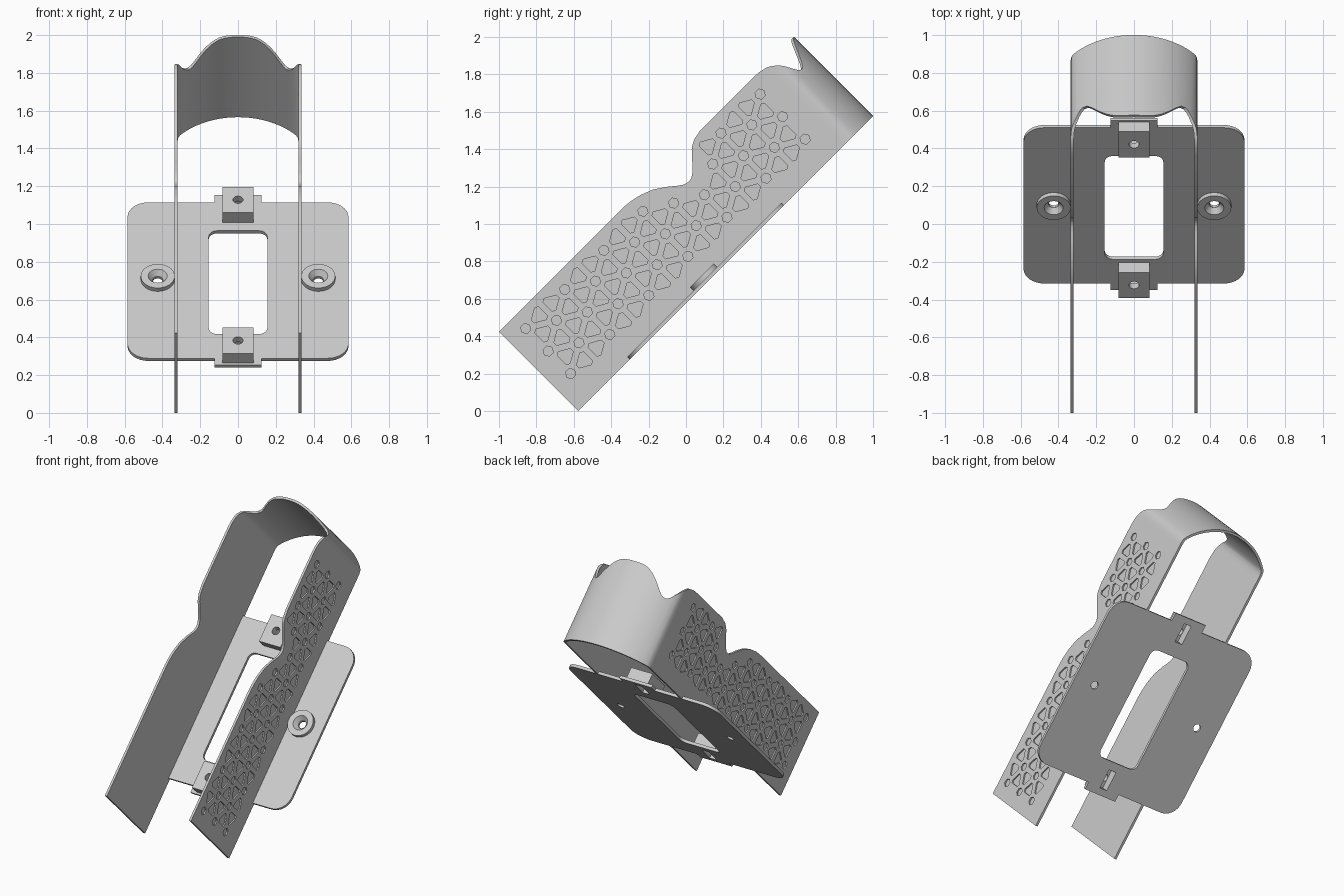
import bpy, bmesh, math
from mathutils import Matrix, Vector

if "Cube" in bpy.data.objects:
    bpy.data.objects.remove(bpy.data.objects["Cube"])

grey = bpy.data.materials.new("light_grey")
grey.use_nodes = True
grey.diffuse_color = (0.6, 0.6, 0.6, 1)
grey.node_tree.nodes["Principled BSDF"].inputs["Base Color"].default_value = (0.6, 0.6, 0.6, 1)

# Everything is built lying flat (y along the holder, z away from the plate), then tilted
TILT = Matrix.Translation((0, -0.576, 0)) @ Matrix.Rotation(math.radians(45), 4, "X")


def make(name, bm):
    bmesh.ops.recalc_face_normals(bm, faces=bm.faces)
    mesh = bpy.data.meshes.new(name)
    bm.to_mesh(mesh)
    bm.free()
    mesh.materials.append(grey)
    obj = bpy.data.objects.new(name, mesh)
    bpy.context.collection.objects.link(obj)
    obj.matrix_world = TILT
    return obj


def loft(bm, low, high):
    """Closed solid between two matching rings of points."""
    a = [bm.verts.new(p) for p in low]
    b = [bm.verts.new(p) for p in high]
    n = len(a)
    bm.faces.new(a[::-1])
    bm.faces.new(b)
    for i in range(n):
        j = (i + 1) % n
        bm.faces.new((a[i], a[j], b[j], b[i]))


def prism(name, low, z0, z1, high=None):
    bm = bmesh.new()
    loft(bm, [(x, y, z0) for x, y in low], [(x, y, z1) for x, y in (high or low)])
    return make(name, bm)


def circle(cx, cy, r, n=32):
    return [(cx + r * math.cos(math.tau * i / n), cy + r * math.sin(math.tau * i / n))
            for i in range(n)]


def rect(x, y0, y1, r=0.0, n=8):
    """Rectangle of half width x, with corners of radius r."""
    if r == 0:
        return [(-x, y0), (x, y0), (x, y1), (-x, y1)]
    pts = []
    corners = [(x - r, y1 - r), (r - x, y1 - r), (r - x, y0 + r), (x - r, y0 + r)]
    for q, (cx, cy) in enumerate(corners):
        for i in range(n + 1):
            a = math.pi / 2 * (q + i / n)
            pts.append((cx + r * math.cos(a), cy + r * math.sin(a)))
    return pts


def apply_mod(obj, mod):
    bpy.context.view_layer.update()
    bpy.ops.object.select_all(action="DESELECT")
    obj.select_set(True)
    bpy.context.view_layer.objects.active = obj
    bpy.ops.object.modifier_apply(modifier=mod.name)


def combine(obj, other, operation="DIFFERENCE"):
    other.hide_render = True
    mod = obj.modifiers.new("combine", "BOOLEAN")
    mod.operation = operation
    mod.solver = "EXACT"
    mod.object = other
    apply_mod(obj, mod)
    bpy.data.objects.remove(other)


def smooth(obj):
    bpy.ops.object.select_all(action="DESELECT")
    obj.select_set(True)
    bpy.context.view_layer.objects.active = obj
    bpy.ops.object.shade_smooth_by_angle(angle=math.radians(30))


# Base plate with end tabs, clip blocks and screw bosses
plate = prism("base_plate", rect(0.585, 0.389, 1.556, 0.11), 0, 0.02)
combine(plate, prism("window", rect(0.155, 0.57, 1.344, 0.045), -0.1, 0.1))
for y0, y1 in ((0.34, 0.45), (1.5, 1.61)):
    combine(plate, prism("tab", rect(0.125, y0, y1), 0, 0.02), "UNION")
for y0, y1 in ((0.353, 0.546), (1.406, 1.6)):
    mid = (y0 + y1) / 2
    combine(plate, prism("clip", rect(0.083, y0, y1), 0.01, 0.093), "UNION")
    combine(plate, prism("clip_hole", circle(0, mid, 0.027, 24), -0.1, 0.2))
    combine(plate, prism("clip_slot", rect(0.028, mid - 0.065, mid + 0.065), -0.1, 0.055))
for x in (-0.425, 0.425):
    combine(plate, prism("boss", circle(x, 0.98, 0.09, 40), 0.01, 0.045), "UNION")
    combine(plate, prism("screw_hole", circle(x, 0.98, 0.026), -0.1, 0.2))
    combine(plate, prism("countersink", circle(x, 0.98, 0.028), 0.015, 0.06,
                         circle(x, 0.98, 0.062)))
smooth(plate)

# Upper edge of each side wall: (distance along, height)
WALL = [(0, 0.6), (0.94, 0.6), (0.99, 0.595), (1.05, 0.582), (1.12, 0.555), (1.188, 0.509),
        (1.225, 0.478), (1.255, 0.457), (1.283, 0.449), (1.308, 0.453), (1.33, 0.468),
        (1.372, 0.51), (1.419, 0.561), (1.44, 0.576), (1.464, 0.588), (1.52, 0.6),
        (1.93, 0.6), (1.973, 0.596), (2.015, 0.585), (2.04, 0.57)]
# Upper edge of the curved end band: (half width, height)
BAND = [(0.32, 0.518), (0.3, 0.478), (0.285, 0.456), (0.27, 0.447), (0.25, 0.452),
        (0.23, 0.474), (0.2, 0.512), (0.175, 0.54), (0.15, 0.563), (0.125, 0.58),
        (0.1, 0.592), (0.07, 0.598), (0.035, 0.6)]
RADIUS = 0.43
SIDE = 0.335

# Cuff: one strip running up a wall, round the band and down the other wall
half = [(SIDE, y, z) for y, z in WALL] + [(0.331, 2.068, 0.545)]
half += [(x, 1.8 + math.sqrt(RADIUS ** 2 - x * x), z) for x, z in BAND]
path = half + [(0, 1.8 + RADIUS, 0.6)] + [(-x, y, z) for x, y, z in reversed(half)]
bm = bmesh.new()
cols = [(bm.verts.new((x, y, 0)), bm.verts.new((x, y, z))) for x, y, z in path]
for (a, b), (c, d) in zip(cols, cols[1:]):
    bm.faces.new((a, c, d, b))
cuff = make("cuff", bm)
# normals must face outwards before thickening inwards
if cuff.data.polygons[0].normal.x < 0:
    cuff.data.flip_normals()
mod = cuff.modifiers.new("thickness", "SOLIDIFY")
mod.thickness = 0.016
mod.offset = -1
mod.use_even_offset = True
apply_mod(cuff, mod)


def wall_top(y):
    for (y0, z0), (y1, z1) in zip(WALL, WALL[1:]):
        if y0 <= y <= y1:
            return z0 + (z1 - z0) * (y - y0) / (y1 - y0)
    return 0


# Engraved lattice of hexagons and rounded triangles on both outer faces
shapes = []
for col in range(13):
    for row in range(5):
        y, z = 0.113 + 0.1477 * col, 0.17 + 0.0852 * row
        if (col + row) % 2 == 0:
            shapes.append((y, z, 0.028, [math.radians(60 * i) for i in range(6)]))
            continue
        for turn in (0, math.pi):
            angles = [turn + math.radians(120 * i + d) for i in range(3) for d in (-13, 13)]
            shapes.append((y + 0.049 * math.cos(turn), z, 0.046, angles))
bm = bmesh.new()
for y, z, r, angles in shapes:
    if not 0.1 < y < 1.9 or z + r + 0.025 > min(wall_top(y - 0.03), wall_top(y + 0.03)):
        continue
    ring = [(y + r * math.cos(a), z + r * math.sin(a)) for a in angles]
    for s in (-1, 1):
        loft(bm, [(s * (SIDE - 0.009), p, q) for p, q in ring],
             [(s * (SIDE + 0.03), p, q) for p, q in ring])
combine(cuff, make("engraving", bm))
smooth(cuff)
